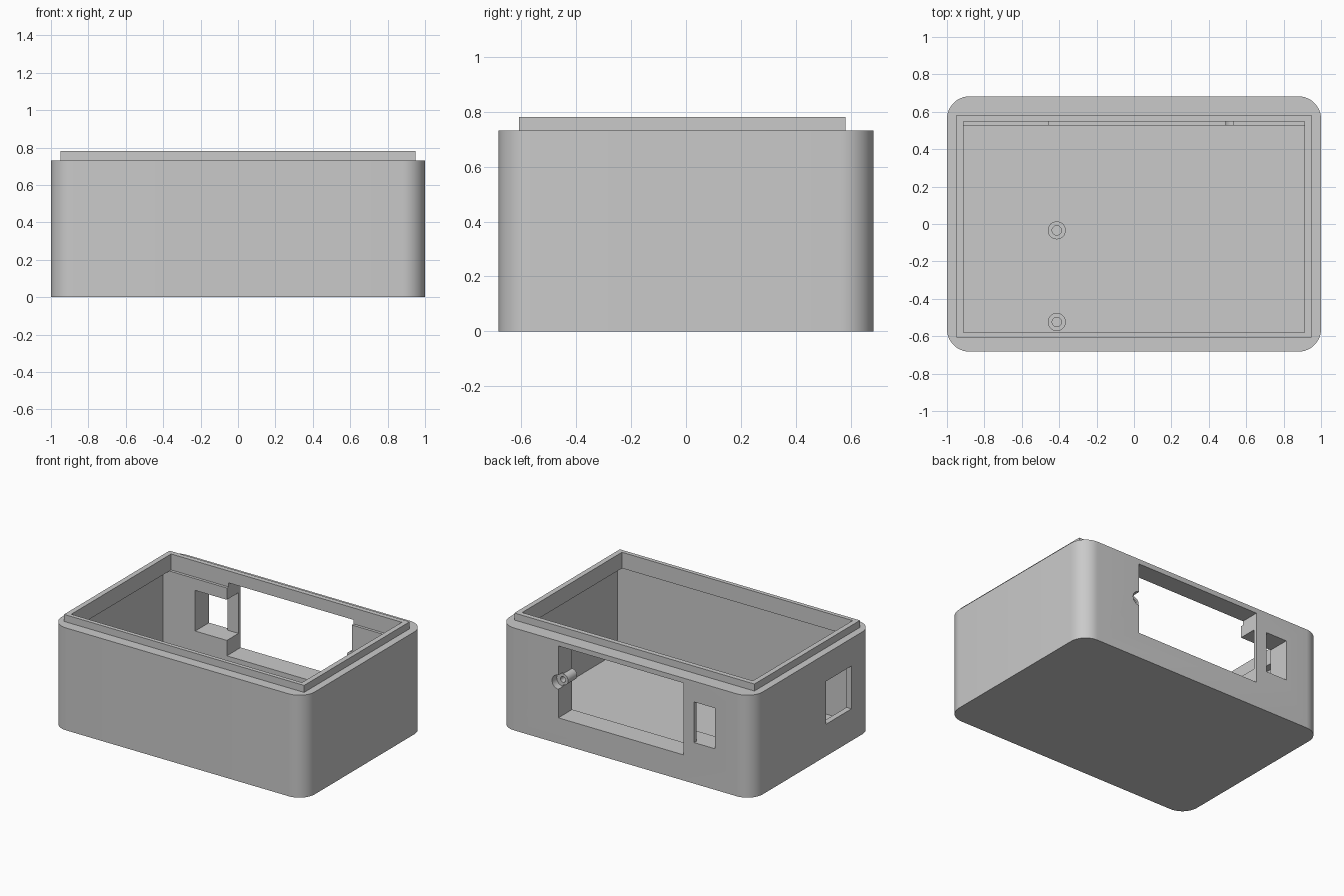
import bpy, bmesh, math
from mathutils import Matrix

cube = bpy.data.objects.get("Cube")
if cube:
    bpy.data.objects.remove(cube, do_unlink=True)

grey = bpy.data.materials.new("plastic_grey")
grey.use_nodes = True
colour = (0.59, 0.59, 0.59, 1)
grey.diffuse_color = colour
grey.node_tree.nodes["Principled BSDF"].inputs["Base Color"].default_value = colour


def finish(bm, name):
    bmesh.ops.recalc_face_normals(bm, faces=bm.faces[:])
    mesh = bpy.data.meshes.new(name)
    bm.to_mesh(mesh)
    bm.free()
    mesh.materials.append(grey)
    obj = bpy.data.objects.new(name, mesh)
    bpy.context.collection.objects.link(obj)
    return obj


def box(name, x, y, z):
    """Box from (min, max) ranges."""
    bm = bmesh.new()
    bmesh.ops.create_cube(bm, size=1)
    for v in bm.verts:
        v.co = [(r[0] + r[1]) / 2 + c * (r[1] - r[0]) for r, c in zip((x, y, z), v.co)]
    return finish(bm, name)


def rounded_block(name, hx, hy, height, radius, steps=12):
    bm = bmesh.new()
    ring = []
    for corner, (sx, sy) in enumerate([(1, 1), (-1, 1), (-1, -1), (1, -1)]):
        for i in range(steps + 1):
            a = math.pi / 2 * (corner + i / steps)
            ring.append(bm.verts.new((sx * (hx - radius) + radius * math.cos(a),
                                      sy * (hy - radius) + radius * math.sin(a), 0)))
    base = bm.faces.new(ring)
    top = bmesh.ops.extrude_face_region(bm, geom=[base])["geom"]
    verts = [g for g in top if isinstance(g, bmesh.types.BMVert)]
    bmesh.ops.translate(bm, verts=verts, vec=(0, 0, height))
    return finish(bm, name)


def rod(name, radius, y, x, z):
    """Cylinder lying along y."""
    bm = bmesh.new()
    bmesh.ops.create_cone(bm, cap_ends=True, segments=32, radius1=radius, radius2=radius,
                          depth=y[1] - y[0])
    bm.transform(Matrix.Translation((x, sum(y) / 2, z)) @ Matrix.Rotation(math.pi / 2, 4, 'X'))
    return finish(bm, name)


def tube(name, outer, inner, length, base, matrix=Matrix()):
    """Upright tube, open through its middle."""
    bm = bmesh.new()
    n = 32
    profile = [(outer, 0), (outer, length), (inner, length), (inner, 0)]
    rings = [[bm.verts.new((r * math.cos(math.tau * i / n), r * math.sin(math.tau * i / n), h))
              for i in range(n)] for r, h in profile]
    for k in range(4):
        a, b = rings[k], rings[(k + 1) % 4]
        for i in range(n):
            j = (i + 1) % n
            bm.faces.new((a[i], a[j], b[j], b[i]))
    bm.transform(Matrix.Translation(base) @ matrix)
    obj = finish(bm, name)
    smooth(obj)
    return obj


def select(obj):
    bpy.ops.object.select_all(action='DESELECT')
    obj.select_set(True)
    bpy.context.view_layer.objects.active = obj


def smooth(obj):
    select(obj)
    bpy.ops.object.shade_smooth_by_angle(angle=math.radians(30))


def combine(obj, other, operation):
    """Apply a boolean and drop the helper."""
    select(obj)
    mod = obj.modifiers.new(operation, 'BOOLEAN')
    mod.operation = operation
    mod.solver = 'EXACT'
    mod.object = other
    bpy.ops.object.modifier_apply(modifier=mod.name)
    bpy.data.objects.remove(other, do_unlink=True)


# Rounded housing with a raised locating lip
case = rounded_block("case", 1.0, 0.683, 0.731, 0.122)
combine(case, box("lip", (-0.948, 0.948), (-0.608, 0.582), (0.69, 0.781)), 'UNION')

# Hollow interior, rim opening, ports and screw holes
PEG_X, PEG_Z = 0.53, 0.437
cutters = [
    box("cavity", (-0.96, 0.96), (-0.6, 0.527), (0.045, 0.667)),
    box("rim_opening", (-0.911, 0.911), (-0.579, 0.547), (0.667, 0.9)),
    box("display_window", (-0.457, PEG_X), (0.5, 0.8), (0.183, 0.696)),
    box("rear_port", (-0.707, -0.542), (0.5, 0.8), (0.293, 0.583)),
    box("rear_port_pocket", (-0.707, -0.44), (0.5, 0.658), (0.293, 0.583)),
    box("side_port", (-1.1, -0.93), (-0.439, -0.149), (0.228, 0.534)),
    rod("counterbore", 0.05, (0.63, 0.75), PEG_X, PEG_Z),
    rod("screw_hole", 0.02, (0.5, 0.7), PEG_X, PEG_Z),
]
for cutter in cutters:
    combine(case, cutter, 'DIFFERENCE')
smooth(case)

# Screw sleeve on the edge of the display window
tube("window_screw_sleeve", 0.04, 0.02, 0.103, (PEG_X, 0.63, PEG_Z),
     Matrix.Rotation(math.pi / 2, 4, 'X'))

# Floor standoffs
for name, y in (("rear_standoff", -0.034), ("front_standoff", -0.524)):
    tube(name, 0.048, 0.025, 0.14, (-0.413, y, 0.045))
